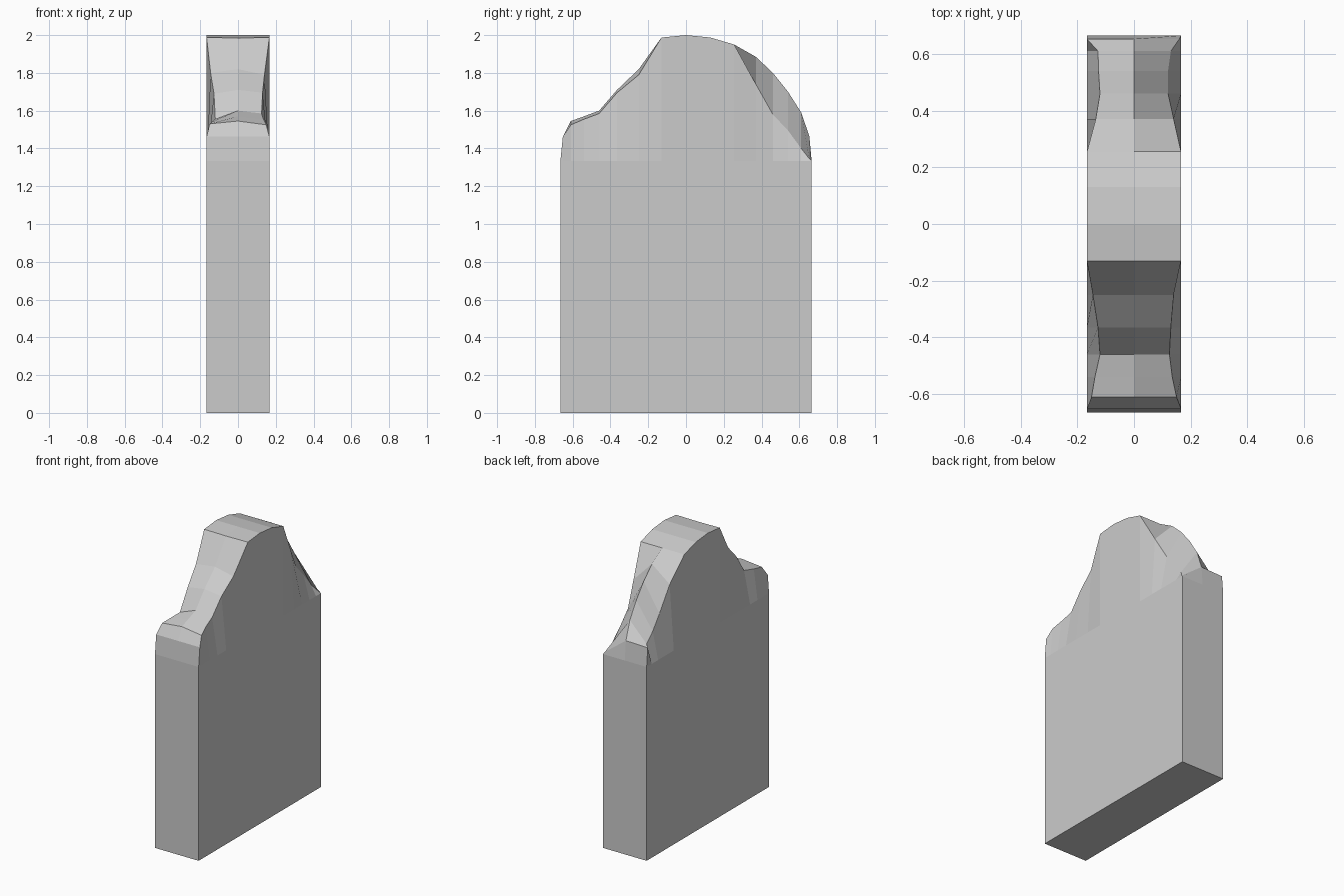
import bpy, bmesh

W, L, SHOULDER = 0.166, 0.665, 1.333

# Cross-sections of the worn arch from front to back:
# y, centre z, left edge x, left edge z, right edge x, right edge z
stations = [
    (-L, SHOULDER, W, SHOULDER, W, SHOULDER),
    (-0.652, 1.463, W, 1.463, W, 1.463),
    (-0.61, 1.545, 0.150, 1.53, 0.150, 1.525),
    (-0.54, 1.57, 0.138, 1.54, 0.135, 1.555),
    (-0.46, 1.60, 0.120, 1.555, 0.125, 1.585),
    (-0.365, 1.71, 0.127, 1.69, 0.130, 1.695),
    (-0.25, 1.82, 0.145, 1.80, 0.140, 1.79),
    (-0.13, 1.985, W, 1.987, W, 1.987),
    (0.0, 2.0, W, 2.0, W, 2.0),
    (0.13, 1.987, W, 1.987, W, 1.987),
    (0.255, 1.95, W, 1.95, W, 1.95),
    (0.37, 1.885, 0.135, 1.78, 0.140, 1.74),
    (0.46, 1.80, 0.120, 1.61, 0.120, 1.58),
    (0.54, 1.70, 0.125, 1.52, 0.120, 1.495),
    (0.61, 1.59, 0.127, 1.46, 0.130, 1.40),
    (0.653, 1.465, W, 1.46, 0.160, 1.345),
    (L, SHOULDER, W, SHOULDER, W, SHOULDER),
]

# Loft the headstone through the sections
bm = bmesh.new()
rings = []
for y, zc, xl, zl, xr, zr in stations:
    section = [(-W, 0), (-W, SHOULDER), (-xl, zl), (0, zc), (xr, zr), (W, SHOULDER), (W, 0)]
    rings.append([bm.verts.new((x, y, z)) for x, z in section])
n = len(rings[0])
for a, b in zip(rings, rings[1:]):
    for i in range(n):
        j = (i + 1) % n
        bm.faces.new((a[i], a[j], b[j], b[i]))

# End walls
for ring in (rings[0], rings[-1]):
    bm.faces.new((ring[0], ring[1], ring[3], ring[5], ring[6]))

bmesh.ops.remove_doubles(bm, verts=bm.verts, dist=0.0005)
bmesh.ops.recalc_face_normals(bm, faces=bm.faces)
mesh = bpy.data.meshes.new("headstone")
bm.to_mesh(mesh)
bm.free()
stone = bpy.data.objects.new("headstone", mesh)
bpy.context.collection.objects.link(stone)
